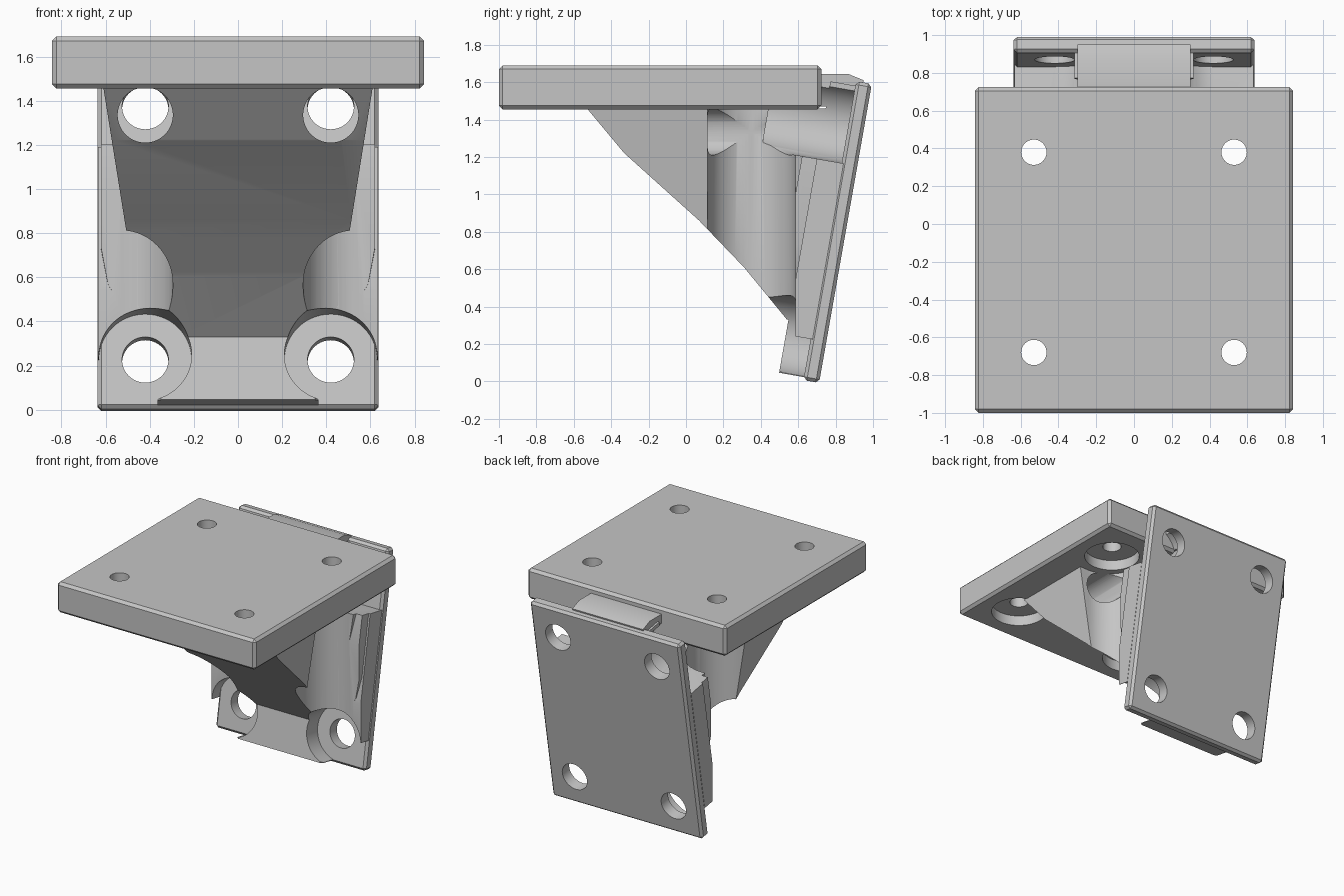
import bpy, bmesh, math
from mathutils import Matrix, Vector

old = bpy.data.objects.get("Cube")
if old:
    bpy.data.objects.remove(old, do_unlink=True)

grey = bpy.data.materials.new("plain_grey")
grey.use_nodes = True
GREY = (0.56, 0.56, 0.56, 1)
grey.diffuse_color = GREY
grey.node_tree.nodes["Principled BSDF"].inputs["Base Color"].default_value = GREY

# Frame of the leaning back plate: x across, y up the plate, z out of its front
LEAN = Matrix.Translation((0, 0.713, 0)) @ Matrix.Rotation(math.radians(80), 4, 'X')
FLAT = Matrix.Identity(4)
ALONG_Y = Matrix.Rotation(math.radians(90), 4, 'X')


def finish(name, bm, frame):
    bmesh.ops.recalc_face_normals(bm, faces=bm.faces)
    mesh = bpy.data.meshes.new(name)
    bm.to_mesh(mesh)
    bm.free()
    mesh.transform(frame)
    mesh.materials.append(grey)
    ob = bpy.data.objects.new(name, mesh)
    bpy.context.collection.objects.link(ob)
    return ob


def box(name, lo, hi, frame=FLAT, chamfer=0):
    bm = bmesh.new()
    bmesh.ops.create_cube(bm, size=1)
    lo, hi = Vector(lo), Vector(hi)
    for v in bm.verts:
        v.co = [(a + b) / 2 + c * (b - a) for a, b, c in zip(lo, hi, v.co)]
    if chamfer:
        bmesh.ops.bevel(bm, geom=bm.edges[:], offset=chamfer, segments=1, affect='EDGES')
    return finish(name, bm, frame)


def cylinder(x, y, r, z0, z1, frame=FLAT):
    bm = bmesh.new()
    bmesh.ops.create_cone(bm, cap_ends=True, segments=64, radius1=r, radius2=r, depth=z1 - z0)
    bmesh.ops.translate(bm, verts=bm.verts, vec=(x, y, (z0 + z1) / 2))
    return finish("cutter", bm, frame)


def loft(name, first, second, frame=FLAT):
    """Solid between two matching rings of points."""
    bm = bmesh.new()
    ends = [[bm.verts.new(p) for p in ring] for ring in (first, second)]
    for end in ends:
        bm.faces.new(end)
    n = len(first)
    for i in range(n):
        j = (i + 1) % n
        bm.faces.new((ends[0][i], ends[0][j], ends[1][j], ends[1][i]))
    return finish(name, bm, frame)


def plate_prism(name, outline, z0, z1, frame=FLAT):
    return loft(name, [(x, y, z0) for x, y in outline], [(x, y, z1) for x, y in outline], frame)


def side_prism(name, profile, half_width):
    """Prism across x from a (y, z) profile; its width may vary with height."""
    return loft(name, *[[(s * half_width(z), y, z) for y, z in profile] for s in (-1, 1)])


def arc(cx, cy, r, a0, a1):
    angles = [math.radians(a0 + (a1 - a0) * i / 40) for i in range(41)]
    return [(cx + r * math.cos(a), cy + r * math.sin(a)) for a in angles]


def combine(target, tools, operation):
    for tool in tools:
        mod = target.modifiers.new("cut", 'BOOLEAN')
        mod.operation = operation
        mod.solver = 'EXACT'
        mod.object = tool
        bpy.context.view_layer.objects.active = target
        bpy.ops.object.modifier_apply(modifier=mod.name)
        bpy.data.objects.remove(tool, do_unlink=True)


SCREW_X, LOW, HIGH = 0.42, 0.215, 1.38   # screws in the back plate
TOP_X, TOP_Y = 0.53, (0.38, -0.68)       # screws in the top plate
HEAD = 0.21                              # clearance around each screw head
SCOOP_Y, SCOOP = 0.35, 0.235             # side scoops through the body

# Top plate with four recessed screw holes
top_plate = box("top_plate", (-0.843, -1, 1.455), (0.843, 0.724, 1.69), chamfer=0.02)
cuts = []
for s in (-1, 1):
    for y in TOP_Y:
        cuts.append(cylinder(s * TOP_X, y, 0.067, 1.3, 1.8))
        cuts.append(cylinder(s * TOP_X, y, 0.2, 1.3, 1.535))
combine(top_plate, cuts, 'DIFFERENCE')

# Leaning back plate with four screw holes
back_plate = box("back_plate", (-0.637, -0.008, 0), (0.637, 1.615, 0.085), LEAN, 0.018)
combine(back_plate, [cylinder(s * SCREW_X, u, 0.105, -0.2, 0.3, LEAN)
                     for s in (-1, 1) for u in (LOW, HIGH)], 'DIFFERENCE')

# Wedge-shaped bracket body
body = side_prism("bracket_body",
                  [(-0.53, 1.46), (-0.33, 1.22), (0.07, 0.86), (0.31, 0.61), (0.54, 0.33),
                   (0.62, 0.33), (0.78, 1.46)],
                  lambda z: 0.61 - 0.16 * (1.46 - z))

# Pad, shoulder and top tab that carry the body on the back plate
pad = box("pad", (-0.633, 0.008, 0.075), (0.633, 1.59, 0.22), LEAN)
half = [(0.62, 1.25), (0.62, 0.7), (0.59, 0.54), (0.53, 0.44)]
shoulder = plate_prism("shoulder", half + [(-x, u) for x, u in reversed(half)], 0.1, 0.3, LEAN)
tab = side_prism("tab", [(0.71, 1.47), (0.71, 1.643), (0.87, 1.643), (0.95, 1.61), (0.915, 1.47)],
                 lambda z: 0.3)
combine(body, [pad, shoulder, tab], 'UNION')

# Screw-head pockets, tool tunnels and side scoops, each open to the outside
low_pocket = [(1, LOW)] + arc(SCREW_X, LOW, HEAD, 0, 255) + [(0.36, -0.2), (1, -0.2)]
high_pocket = ([(1, HIGH - HEAD)] + arc(SCREW_X, HIGH, HEAD, 270, 120)
               + [(0.315, 2), (1, 2)])
scoop = ([(1, SCOOP_Y - SCOOP)] + arc(TOP_X, SCOOP_Y, SCOOP, 270, 90)
         + [(1, SCOOP_Y + SCOOP)])
cuts = []
for s in (-1, 1):
    for outline, z0, z1, frame in ((low_pocket, 0.04, 1.2, LEAN),
                                   (high_pocket, 0.04, 0.52, LEAN),
                                   (scoop, -0.2, 1.8, FLAT)):
        cuts.append(plate_prism("cutter", [(s * x, y) for x, y in outline], z0, z1, frame))
    cuts.append(cylinder(s * SCREW_X, 1.335, 0.125, -0.8, 1, ALONG_Y))
combine(body, cuts, 'DIFFERENCE')

for ob in (top_plate, back_plate, body):
    bpy.ops.object.select_all(action='DESELECT')
    ob.select_set(True)
    bpy.context.view_layer.objects.active = ob
    bpy.ops.object.shade_smooth_by_angle(angle=math.radians(30))
